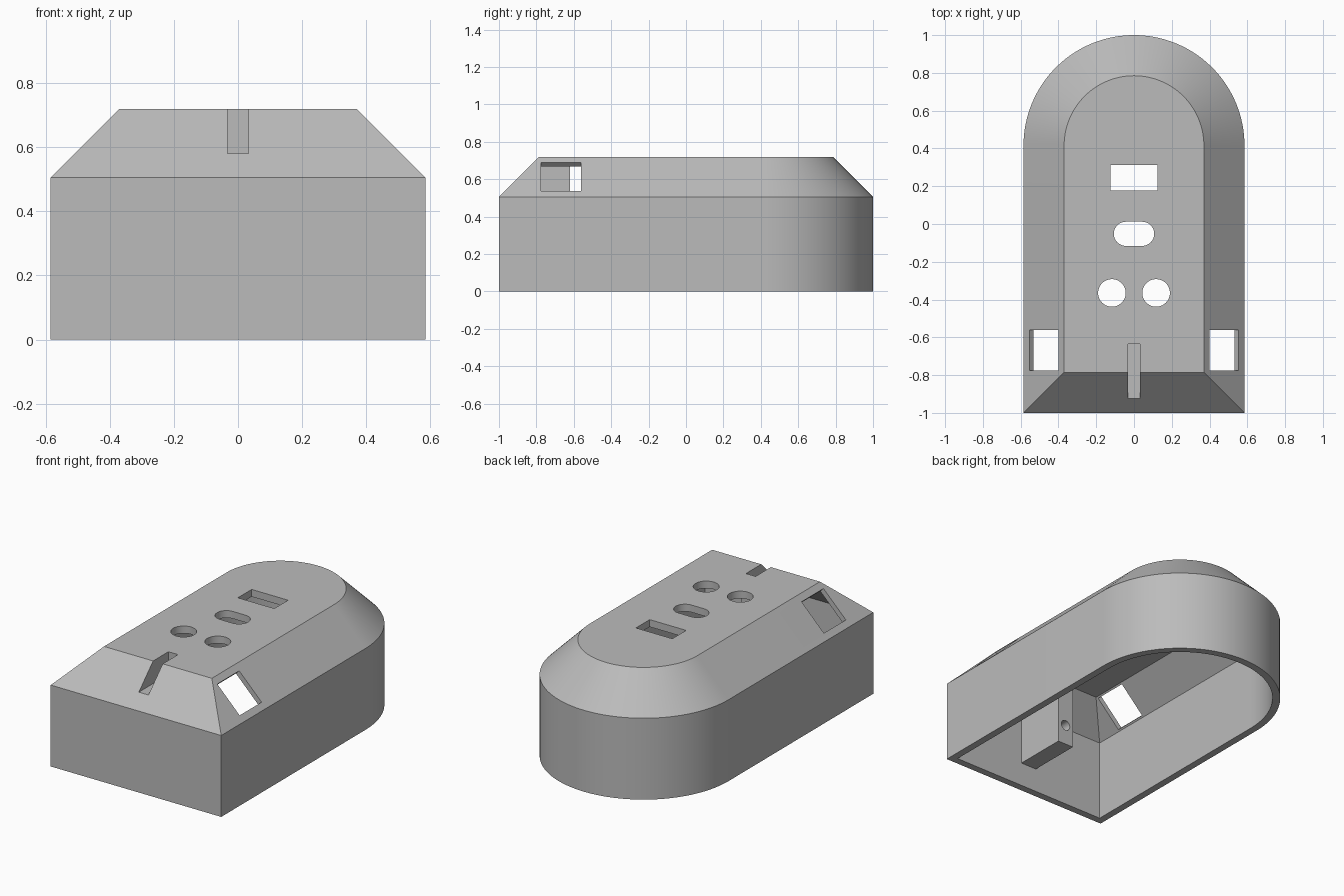
import bpy, bmesh, math
from mathutils import Matrix, Vector

if "Cube" in bpy.data.objects:
    bpy.data.objects.remove(bpy.data.objects["Cube"])

RADIUS, ARC_Y, WALL = 0.585, 0.415, 0.045
BREAK, TOP, SLOPE = 0.505, 0.72, 0.215

grey = bpy.data.materials.new("plain grey")
grey.use_nodes = True
grey.diffuse_color = (0.5, 0.5, 0.5, 1)
grey.node_tree.nodes["Principled BSDF"].inputs["Base Color"].default_value = (0.5, 0.5, 0.5, 1)


def finish(bm, name):
    bmesh.ops.recalc_face_normals(bm, faces=bm.faces)
    mesh = bpy.data.meshes.new(name)
    bm.to_mesh(mesh)
    bm.free()
    obj = bpy.data.objects.new(name, mesh)
    bpy.context.collection.objects.link(obj)
    mesh.materials.append(grey)
    return obj


def outline(inset, z, steps=64):
    """Square front, half-round back."""
    r = RADIUS - inset
    pts = [(-r, inset - 1, z), (r, inset - 1, z)]
    for i in range(steps + 1):
        a = math.pi * i / steps
        pts.append((r * math.cos(a), ARC_Y + r * math.sin(a), z))
    return pts


def loft(name, layers):
    bm = bmesh.new()
    rings = [[bm.verts.new(p) for p in ring] for ring in layers]
    for a, b in zip(rings, rings[1:]):
        for i in range(len(a)):
            j = (i + 1) % len(a)
            bm.faces.new((a[i], a[j], b[j], b[i]))
    bm.faces.new(rings[0])
    bm.faces.new(rings[-1])
    return finish(bm, name)


def box(name, centre, size, tilt=0):
    bm = bmesh.new()
    m = Matrix.Translation(centre) @ Matrix.Rotation(tilt, 4, "Y") @ Matrix.Diagonal((*size, 1))
    bmesh.ops.create_cube(bm, size=1, matrix=m)
    return finish(bm, name)


def pill(name, x, y, r, half=0.0, steps=24):
    """Upright cutter, round when half is zero."""
    pts = []
    for side in (1, -1):
        for i in range(steps + (1 if half else 0)):
            a = math.pi * (i / steps - 0.5)
            pts.append((x + side * (half + r * math.cos(a)), y + side * r * math.sin(a)))
    return loft(name, [[(px, py, z) for px, py in pts] for z in (0.6, 0.8)])


def combine(target, tool, operation):
    mod = target.modifiers.new(tool.name, "BOOLEAN")
    mod.operation, mod.object, mod.solver = operation, tool, "EXACT"
    bpy.context.view_layer.objects.active = target
    bpy.ops.object.modifier_apply(modifier=mod.name)
    bpy.data.objects.remove(tool)


# Hollow cover, open below, from the inner roof round the rim to the outer roof
cover = loft("cover", [outline(d, z) for d, z in (
    (SLOPE, TOP - WALL), (WALL, BREAK), (WALL, 0), (0, 0), (0, BREAK), (SLOPE, TOP))])

# Block hanging inside the front, below the slot
side = [(-0.97, 0.15), (-0.97, 0.5), (-0.785, 0.7), (-0.62, 0.7), (-0.62, 0.15)]
block = loft("slot_block", [[(x, y, z) for y, z in side] for x in (-0.055, 0.055)])
combine(cover, block, "UNION")

# Front slot, roof openings and slanted side windows
cutters = [
    box("slot", (0, -0.8175, 0.73), (0.066, 0.365, 0.3)),
    box("rectangular_opening", (0, 0.245, 0.7), (0.25, 0.135, 0.2)),
    pill("oval_opening", 0, -0.052, 0.064, 0.043),
]
for s in (1, -1):
    cutters.append(pill("round_opening", s * 0.117, -0.365, 0.073))
    cutters.append(box("side_window", (s * 0.4775, -0.668, 0.6125),
                       (0.217, 0.215, 0.16), s * math.pi / 4))

# Small bore in the back of the block
bm = bmesh.new()
bmesh.ops.create_cone(bm, cap_ends=True, segments=24, radius1=0.032, radius2=0.032, depth=0.3,
                      matrix=Matrix.Translation((0, -0.7, 0.276)) @ Matrix.Rotation(math.pi / 2, 4, "X"))
cutters.append(finish(bm, "bore"))
for tool in cutters:
    combine(cover, tool, "DIFFERENCE")

bpy.ops.object.select_all(action="DESELECT")
cover.select_set(True)
bpy.context.view_layer.objects.active = cover
bpy.ops.object.shade_smooth_by_angle(angle=math.radians(25))
